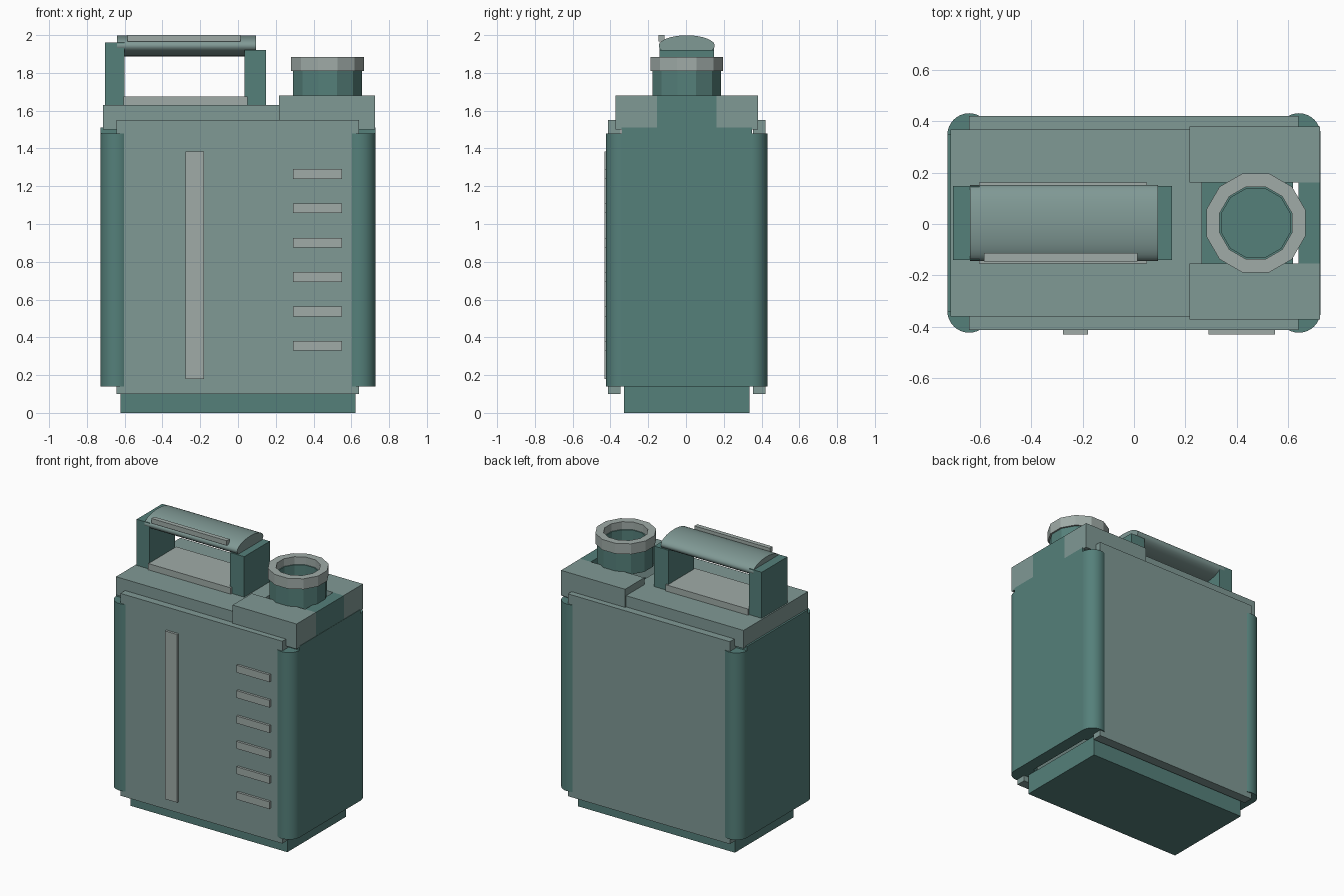
import bpy, bmesh, math
from mathutils import Matrix

if "Cube" in bpy.data.objects:
    bpy.data.objects.remove(bpy.data.objects["Cube"])

Y0 = 0.004  # body sits slightly back because of the raised front marks


def material(name, rgb):
    m = bpy.data.materials.new(name)
    m.diffuse_color = (*rgb, 1)
    m.use_nodes = True
    m.node_tree.nodes["Principled BSDF"].inputs["Base Color"].default_value = m.diffuse_color
    return m


DARK = material("dark_teal", (0.09, 0.215, 0.195))
MID = material("grey_teal", (0.216, 0.319, 0.30))
LIGHT = material("pale_grey", (0.35, 0.41, 0.39))


def finish(name, bm, mat, smooth=False):
    bmesh.ops.recalc_face_normals(bm, faces=bm.faces)
    me = bpy.data.meshes.new(name)
    bm.to_mesh(me)
    bm.free()
    me.materials.append(mat)
    ob = bpy.data.objects.new(name, me)
    bpy.context.collection.objects.link(ob)
    if smooth:
        bpy.ops.object.select_all(action='DESELECT')
        ob.select_set(True)
        bpy.context.view_layer.objects.active = ob
        bpy.ops.object.shade_smooth_by_angle(angle=math.radians(35))
    return ob


def box(name, x, y, z, mat, open_top=False):
    bm = bmesh.new()
    size = [b - a for a, b in (x, y, z)]
    mid = [(a + b) / 2 for a, b in (x, y, z)]
    mid[1] += Y0
    bmesh.ops.create_cube(bm, size=1, matrix=Matrix.Translation(mid) @ Matrix.Diagonal((*size, 1)))
    if open_top:
        bm.normal_update()
        bmesh.ops.delete(bm, geom=[f for f in bm.faces if f.normal.z > 0.9], context='FACES_ONLY')
    return finish(name, bm, mat)


def cylinder(name, matrix, r, depth, mat, n=32):
    bm = bmesh.new()
    bmesh.ops.create_cone(bm, cap_ends=True, segments=n, radius1=r, radius2=r,
                          depth=depth, matrix=matrix)
    return finish(name, bm, mat, smooth=True)


def tube(name, x, r_out, r_in, z0, z1, mat, n=12):
    # Faceted ring with flat sides on the axes
    bm = bmesh.new()
    loops = []
    for r, z in ((r_out, z0), (r_out, z1), (r_in, z1), (r_in, z0)):
        loops.append([bm.verts.new((x + r * math.cos((i + .5) * math.tau / n),
                                    Y0 + r * math.sin((i + .5) * math.tau / n), z))
                      for i in range(n)])
    for k in range(4):
        a, b = loops[k], loops[(k + 1) % 4]
        for i in range(n):
            j = (i + 1) % n
            bm.faces.new((a[i], a[j], b[j], b[i]))
    return finish(name, bm, mat)


# Hollow body: base tray, wall panels and rounded corner posts
box("base_tray", (-.623, .621), (-.332, .332), (0, .14), DARK, open_top=True)
for s, side in ((-1, "front"), (1, "back")):
    box(side + "_panel", (-.643, .641), sorted((s * .35, s * .418)), (.10, 1.55), MID)
for s, side in ((-1, "left"), (1, "right")):
    box(side + "_panel", sorted((s * .641, s * .728)), (-.345, .345), (.14, 1.51), DARK)
    for t, end in ((-1, "front"), (1, "back")):
        cylinder(f"{end}_{side}_corner_post",
                 Matrix.Translation((s * .643, Y0 + t * .343, .81)), .085, 1.34, DARK)

# Shoulder and raised spout surround, left open in the middle
box("shoulder_slab", (-.715, .265), (-.365, .365), (1.5, 1.63), MID)
for s, side in ((-1, "front"), (1, "back")):
    box("spout_shoulder_" + side, (.217, .725), sorted((s * .158, s * .376)), (1.5, 1.68), MID)
box("spout_side_wall", (.641, .726), (-.158, .158), (1.5, 1.68), DARK)

# Spout neck and collar
tube("spout_neck", .475, .189, .139, 1.66, 1.83, DARK)
tube("spout_collar", .475, .2, .146, 1.81, 1.885, LIGHT)

# Carry handle
box("handle_pad", (-.605, .05), (-.158, .158), (1.62, 1.675), LIGHT)
box("handle_left_post", (-.705, -.602), (-.145, .145), (1.62, 1.96), DARK)
box("handle_right_post", (.035, .148), (-.145, .145), (1.62, 1.92), DARK)
grip = (Matrix.Translation((-.273, Y0, 1.9435)) @ Matrix.Diagonal((1, .148, .0555, 1))
        @ Matrix.Rotation(math.pi / 2, 4, 'Y'))
cylinder("handle_grip", grip, 1, .735, MID)
box("grip_strip", (-.585, .013), (-.15, -.118), (1.965, 2.0), LIGHT)

# Raised front marks: level strip and measuring ticks
box("level_strip", (-.277, -.18), (-.435, -.41), (.18, 1.385), LIGHT)
for i in range(6):
    z = .355 + .182 * i
    box(f"measure_tick_{i + 1}", (.29, .55), (-.435, -.41), (z - .026, z + .026), LIGHT)
